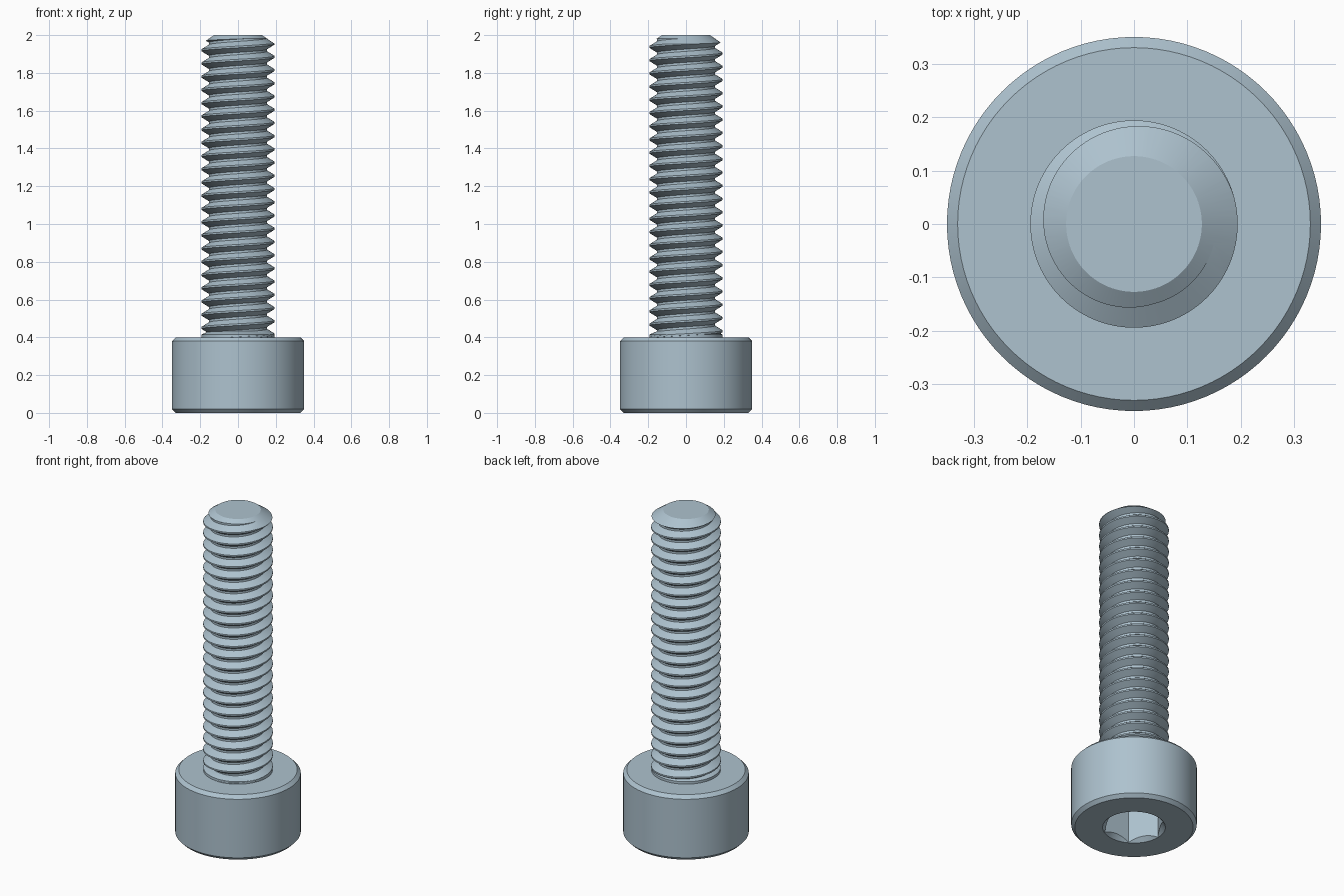
import bpy, bmesh
from math import cos, sin, tau, radians

if "Cube" in bpy.data.objects:
    bpy.data.objects.remove(bpy.data.objects["Cube"])

steel = bpy.data.materials.new("blue_grey_steel")
steel.use_nodes = True
COLOUR = (0.42, 0.54, 0.62, 1)
steel.diffuse_color = COLOUR
steel.node_tree.nodes["Principled BSDF"].inputs["Base Color"].default_value = COLOUR

SEG = 96


def finish(bm, name):
    bmesh.ops.recalc_face_normals(bm, faces=bm.faces)
    mesh = bpy.data.meshes.new(name)
    bm.to_mesh(mesh)
    bm.free()
    mesh.materials.append(steel)
    obj = bpy.data.objects.new(name, mesh)
    bpy.context.collection.objects.link(obj)
    return obj


def lathe(name, profile, seg=SEG):
    """Closed solid turned around z from (radius, height) points."""
    bm = bmesh.new()
    rings = [[bm.verts.new((r * cos(tau * i / seg), r * sin(tau * i / seg), z))
              for i in range(seg)] for r, z in profile]
    for a, b in zip(rings, rings[1:]):
        for i in range(seg):
            k = (i + 1) % seg
            bm.faces.new((a[i], a[k], b[k], b[i]))
    bm.faces.new(rings[0])
    bm.faces.new(rings[-1])
    return finish(bm, name)


def select(obj):
    bpy.ops.object.select_all(action="DESELECT")
    obj.select_set(True)
    bpy.context.view_layer.objects.active = obj


def combine(obj, tool, operation):
    mod = obj.modifiers.new("shape", "BOOLEAN")
    mod.operation, mod.object, mod.solver = operation, tool, "EXACT"
    select(obj)
    bpy.ops.object.modifier_apply(modifier=mod.name)
    bpy.data.objects.remove(tool)


def smooth(obj):
    select(obj)
    bpy.ops.object.shade_smooth_by_angle(angle=radians(25))


# Cylinder head with chamfered rims, hex socket and countersunk mouth
head = lathe("head", [(0.33, 0), (0.35, 0.02), (0.35, 0.38), (0.33, 0.4)])
combine(head, lathe("socket_cutter", [(0.173, -0.05), (0.173, 0.2)], 6), "DIFFERENCE")
combine(head, lathe("mouth_cutter", [(0.225, -0.05), (0.125, 0.05)]), "DIFFERENCE")
smooth(head)

# Threaded shank: one helical strip of root, flank, crest, flank
PITCH, ROOT, CREST, TURNS = 0.07, 0.154, 0.194, 29
START = 1.955 - 25 * PITCH
section = [(ROOT, -0.029), (CREST, -0.0045), (CREST, 0.0045), (ROOT, 0.029)]
bm = bmesh.new()
rows = []
for i in range(TURNS * SEG + 1):
    t = tau * i / SEG
    rows.append([bm.verts.new((r * cos(t), r * sin(t), START + PITCH * i / SEG + dz))
                 for r, dz in section])
for i, (a, b) in enumerate(zip(rows, rows[1:])):
    for j in range(3):
        bm.faces.new((a[j], b[j], b[j + 1], a[j + 1]))
    if i + SEG + 1 < len(rows):
        c, d = rows[i + SEG], rows[i + SEG + 1]
        bm.faces.new((a[3], b[3], d[0], c[0]))
for height, direction in ((0.32, -1), (2.06, 1)):
    bmesh.ops.bisect_plane(bm, geom=bm.verts[:] + bm.edges[:] + bm.faces[:],
                           plane_co=(0, 0, height), plane_no=(0, 0, direction),
                           clear_outer=True)
bmesh.ops.remove_doubles(bm, verts=bm.verts, dist=1e-6)
bmesh.ops.holes_fill(bm, edges=[e for e in bm.edges if e.is_boundary], sides=0)
shank = finish(bm, "threaded_shank")

# Trim the shank to length with a conical tip
envelope = lathe("tip_envelope", [(0.25, 0.39), (0.25, 1.915), (0.127, 2)])
combine(shank, envelope, "INTERSECT")
smooth(shank)

# Short plain collar where the thread runs out
collar = lathe("collar", [(0.193, 0.39), (0.193, 0.415), (0.15, 0.434)])
smooth(collar)
